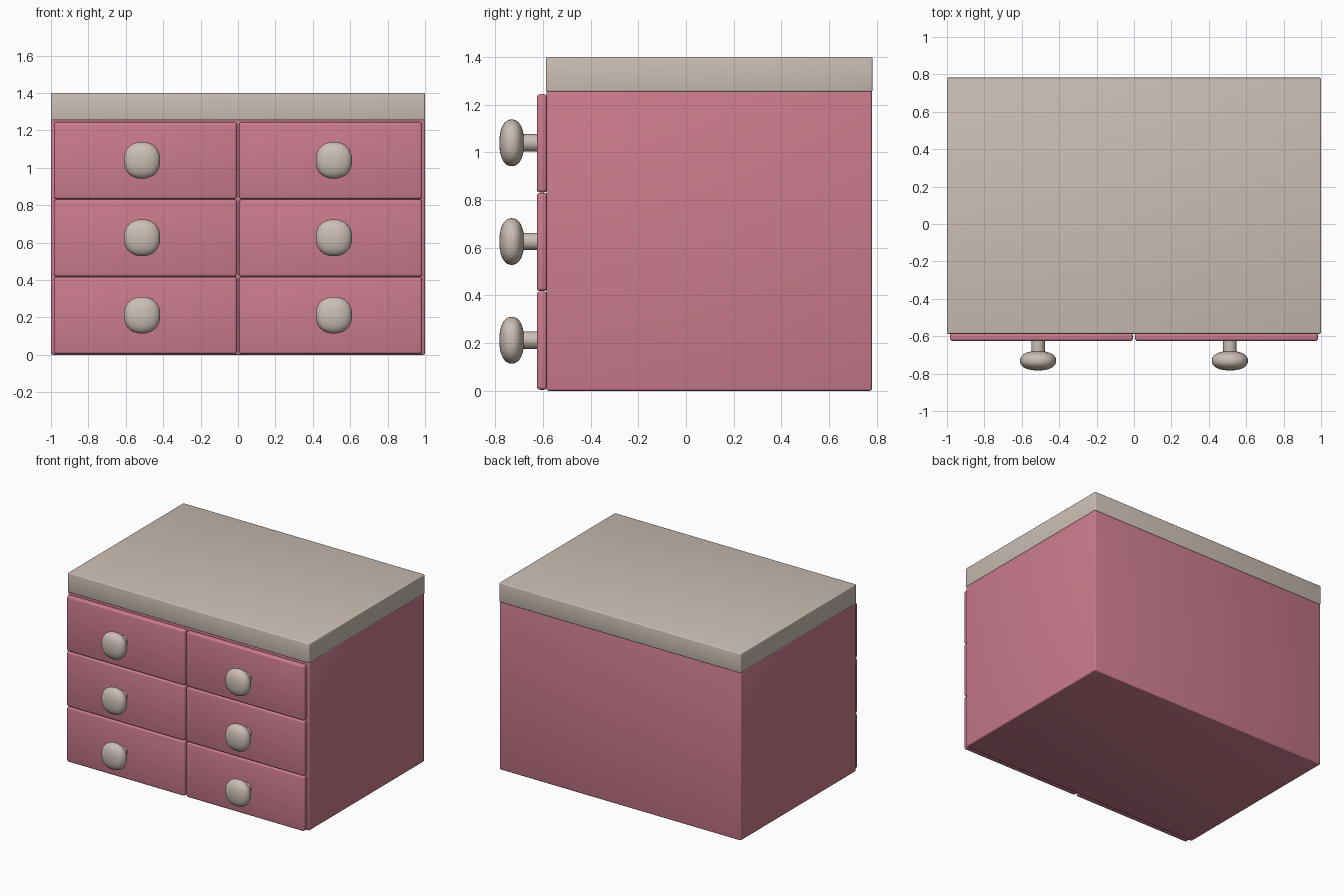
import bpy, bmesh, math

if "Cube" in bpy.data.objects:
    bpy.data.objects.remove(bpy.data.objects["Cube"])


def material(name, color):
    m = bpy.data.materials.new(name)
    m.diffuse_color = (*color, 1)
    m.use_nodes = True
    m.node_tree.nodes["Principled BSDF"].inputs["Base Color"].default_value = m.diffuse_color
    return m


PINK = material("rose_pink", (0.60, 0.20, 0.27))
BEIGE = material("warm_beige", (0.60, 0.52, 0.46))


def add_object(name, bm, mat, angle=40):
    mesh = bpy.data.meshes.new(name)
    bm.to_mesh(mesh)
    bm.free()
    mesh.materials.append(mat)
    ob = bpy.data.objects.new(name, mesh)
    bpy.context.collection.objects.link(ob)
    bpy.ops.object.select_all(action='DESELECT')
    ob.select_set(True)
    bpy.context.view_layer.objects.active = ob
    bpy.ops.object.shade_smooth_by_angle(angle=math.radians(angle))
    return ob


def box(name, lo, hi, mat, bevel, segments=3):
    """Box between two corners with rounded edges."""
    bm = bmesh.new()
    bmesh.ops.create_cube(bm, size=1)
    for v in bm.verts:
        v.co = [(a + b) / 2 + c * (b - a) for a, b, c in zip(lo, hi, v.co)]
    bmesh.ops.bevel(bm, geom=bm.edges[:], offset=bevel, segments=segments,
                    profile=0.5, affect='EDGES')
    return add_object(name, bm, mat)


def knob(name, x, z):
    """Soft, flattened rounded-cube head on a short round stem."""
    bm = bmesh.new()
    bmesh.ops.create_cube(bm, size=2)
    bmesh.ops.subdivide_edges(bm, edges=bm.edges[:], cuts=9, use_grid_fill=True)
    for v in bm.verts:
        # slightly squared-off sphere
        d = sum(abs(c) ** 2.25 for c in v.co) ** (1 / 2.25)
        n = v.co / d
        v.co = (x + n.x * 0.097, -0.731 + n.y * 0.052, z + n.z * 0.098)
    ob = add_object(name + "_head", bm, BEIGE, 60)

    bm = bmesh.new()
    bmesh.ops.create_cone(bm, cap_ends=True, segments=24,
                          radius1=0.036, radius2=0.036, depth=0.10)
    for v in bm.verts:
        v.co = (x + v.co.x, -0.67 + v.co.z, z - v.co.y)
    add_object(name + "_stem", bm, BEIGE)


# Cabinet body and top slab
box("cabinet_body", (-1, -0.585, 0), (1, 0.78, 1.258), PINK, 0.009)
box("top_slab", (-1, -0.587, 1.254), (1, 0.782, 1.40), BEIGE, 0.007)

# Three rows of drawers, two columns, each with a knob
for row, level in enumerate(("bottom", "middle", "top")):
    z0 = 0.004 + row * 0.414
    for side, label in ((-1, "left"), (1, "right")):
        xs = sorted((side * 0.006, side * 0.984))
        box(f"{level}_{label}_drawer", (xs[0], -0.626, z0),
            (xs[1], -0.582, z0 + 0.412), PINK, 0.014)
        knob(f"{level}_{label}_knob", side * 0.513, z0 + 0.208)
